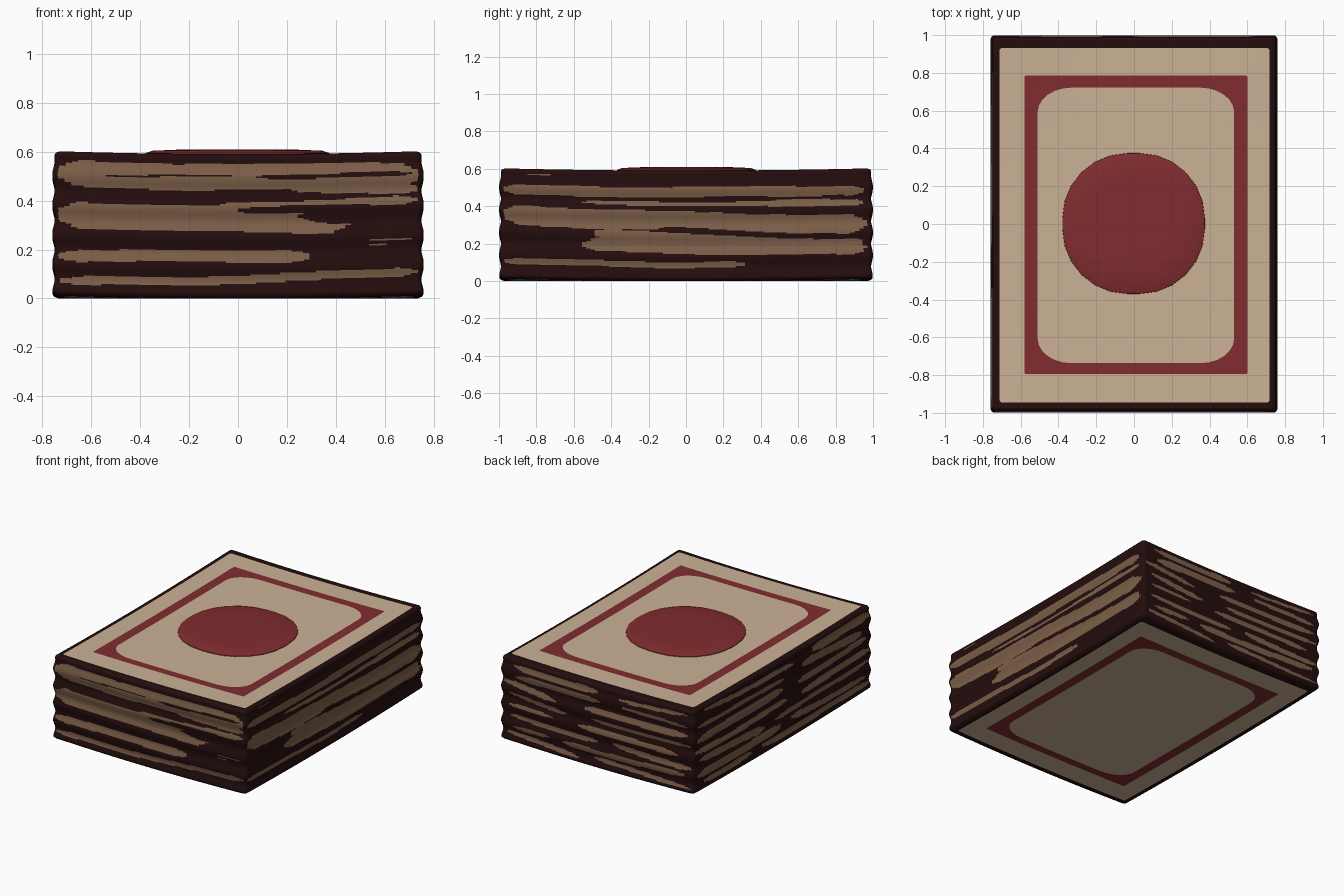
import bpy, bmesh, math, random

if "Cube" in bpy.data.objects:
    bpy.data.objects.remove(bpy.data.objects["Cube"])

random.seed(4)


def srgb(*c):
    return [((v / 255 + 0.055) / 1.055) ** 2.4 if v > 10 else v / 255 / 12.92 for v in c] + [1]


MATS = []
for name, col in (("cream", (203, 178, 150)), ("dark brown", (36, 13, 14)),
                  ("red", (128, 44, 47)), ("paper brown", (126, 96, 73))):
    m = bpy.data.materials.new(name)
    m.diffuse_color = srgb(*col)
    m.use_nodes = True
    m.node_tree.nodes["Principled BSDF"].inputs["Base Color"].default_value = m.diffuse_color
    MATS.append(m)
CREAM, DARK, RED, BROWN = range(4)
NX, NY, NC = 60, 80, 6      # segments along x sides, y sides and corners


def outline(x0, x1, y0, y1, rx, ry):
    """Rounded rectangle; every outline has the same number of points."""
    corners = [(x1 - rx, y0 + ry, -90), (x1 - rx, y1 - ry, 0),
               (x0 + rx, y1 - ry, 90), (x0 + rx, y0 + ry, 180)]
    pts = []
    for i, (cx, cy, a0) in enumerate(corners):
        for k in range(NC + 1):
            a = math.radians(a0 + 90 * k / NC)
            pts.append((cx + rx * math.cos(a), cy + ry * math.sin(a)))
        nx, ny, na = corners[(i + 1) % 4]
        a = math.radians(na)
        ex, ey = nx + rx * math.cos(a), ny + ry * math.sin(a)
        sx, sy = pts[-1]
        n = NY if i % 2 == 0 else NX
        for k in range(1, n):
            pts.append((sx + (ex - sx) * k / n, sy + (ey - sy) * k / n))
    return pts


def lift(x, y):
    """Corners curl up slightly."""
    return 0.013 * min(1, (x / 0.75) ** 2) * min(1, y * y)


def loft(name, rings, rule, cap=None):
    """rings: list of (outline, z). rule(band, face centre) gives the material."""
    bm = bmesh.new()
    loops = [[bm.verts.new((x, y, z + lift(x, y))) for x, y in pts] for pts, z in rings]
    for b, (lo, hi) in enumerate(zip(loops, loops[1:])):
        n = len(lo)
        for i in range(n):
            j = (i + 1) % n
            f = bm.faces.new((lo[i], lo[j], hi[j], hi[i]))
            f.material_index = rule(b, f.calc_center_median())
    if cap is not None:
        z, mat = cap
        c = bm.verts.new((0, 0, z))
        n = len(loops[-1])
        for i in range(n):
            bm.faces.new((loops[-1][i], loops[-1][(i + 1) % n], c)).material_index = mat
    me = bpy.data.meshes.new(name)
    bm.to_mesh(me)
    bm.free()
    for m in MATS:
        me.materials.append(m)
    ob = bpy.data.objects.new(name, me)
    bpy.context.collection.objects.link(ob)
    bpy.context.view_layer.objects.active = ob
    ob.select_set(True)
    bpy.ops.object.shade_smooth_by_angle(angle=math.radians(40))
    ob.select_set(False)
    return ob


# page streaks: start, end, z at start, z at end, half thickness, material
FRONT = [(-.74, .74, .50, .495, .053, BROWN), (-.55, 0, .498, .50, .004, DARK),
         (.07, .72, .50, .497, .009, DARK), (.2, .74, .45, .44, .022, BROWN),
         (-.74, .45, .335, .315, .054, BROWN), (-.1, .74, .375, .39, .018, BROWN),
         (0, .64, .36, .36, .015, DARK), (.25, .5, .335, .32, .022, DARK),
         (-.74, .3, .165, .175, .024, BROWN), (-.73, .74, .058, .1, .017, BROWN),
         (.5, .7, .24, .235, .005, BROWN), (.53, .6, .21, .21, .006, BROWN)]
RIGHT = [(-.98, .96, .475, .475, .028, BROWN), (-.98, .96, .345, .29, .052, BROWN),
         (-.6, .95, .40, .41, .02, BROWN), (-.9, .82, .405, .375, .012, DARK),
         (-.15, .95, .275, .225, .013, DARK), (-.55, .96, .19, .165, .036, BROWN),
         (-.5, .95, .25, .20, .03, BROWN), (-.15, .95, .268, .225, .013, DARK),
         (.7, .95, .44, .43, .012, DARK), (-.98, .32, .095, .085, .016, BROWN),
         (-.84, -.73, .56, .56, .008, BROWN), (-.98, -.5, .24, .22, .02, DARK)]


def random_streaks(rows, length, half, slope):
    out = []
    for z in rows:
        split = random.uniform(-.4, .4) * length
        for a, b in ((-length, split), (split + .04, length)):
            d = random.uniform(-slope, slope)
            out.append((a + random.random() * .12, b - random.random() * .12,
                        z - d, z + d + .01, half * random.uniform(.6, 1.25), BROWN))
    return out


BACK = random_streaks((.535, .47, .40, .33, .26, .185, .115, .05), .74, .019, .014)
LEFT = random_streaks((.53, .45, .37, .28, .2, .12, .055), .98, .025, .016)


def streak_colour(band, c):
    x, y, z = c
    z -= lift(x, y)
    if z > .565 or z < .03 or (abs(x) > .735 and abs(y) > .97):
        return DARK
    if abs(x) > .735:
        u, streaks = y, RIGHT if x > 0 else LEFT
    else:
        u, streaks = x, FRONT if y < 0 else BACK
    mat = DARK
    for k, (a, b, za, zb, half, m) in enumerate(streaks):
        if a < u < b:
            t = (u - a) / (b - a)
            taper = min(1, .35 + min(u - a, b - u) / .12)
            zc = za + (zb - za) * t + .004 * math.sin(6 * u + 2 * k)
            if abs(z - zc) < half * taper:
                mat = m
    return mat


# page block: rippled side walls with rounded top and bottom edges
ROWS = 90
walls = []
for r in range(ROWS + 1):
    z = .59 * r / ROWS
    e = max(0, .025 - min(z, .59 - z))
    ins = .025 - math.sqrt(max(0, .025 ** 2 - e * e)) - .005 * math.sin(52 * z + 1)
    walls.append((outline(-.754 + ins, .754 - ins, -.994 + ins, .994 - ins, .022, .022), z))
loft("page_block", walls, streak_colour)


# painted covers: dark rim, cream border, red frame, cream field
def cover(name, z):
    rim = outline(-.734, .734, -.974, .974, .02, .02)
    border = outline(-.712, .718, -.945, .932, .015, .015)
    outer = outline(-.58, .6, -.795, .785, .008, .008)
    inner = outline(-.51, .53, -.737, .722, .18, .13)
    field = outline(-.36, .36, -.36, .36, .33, .33)
    rings = [(p, z) for p in (rim, border, outer, inner, field)]
    return loft(name, rings, lambda b, c: (DARK, CREAM, RED, CREAM)[b], (z, CREAM))


cover("top_cover", .59)
base = cover("base_cover", 0)
base.data.flip_normals()

# raised disc on the top cover
disc = [(outline(-r - .004, r, -r + .005, r, r * .92, r * .92), z)
        for r, z in ((.376, .586), (.374, .594), (.345, .604), (.25, .608), (.1, .61))]
loft("top_disc", disc, lambda b, c: RED, (.61, RED))
